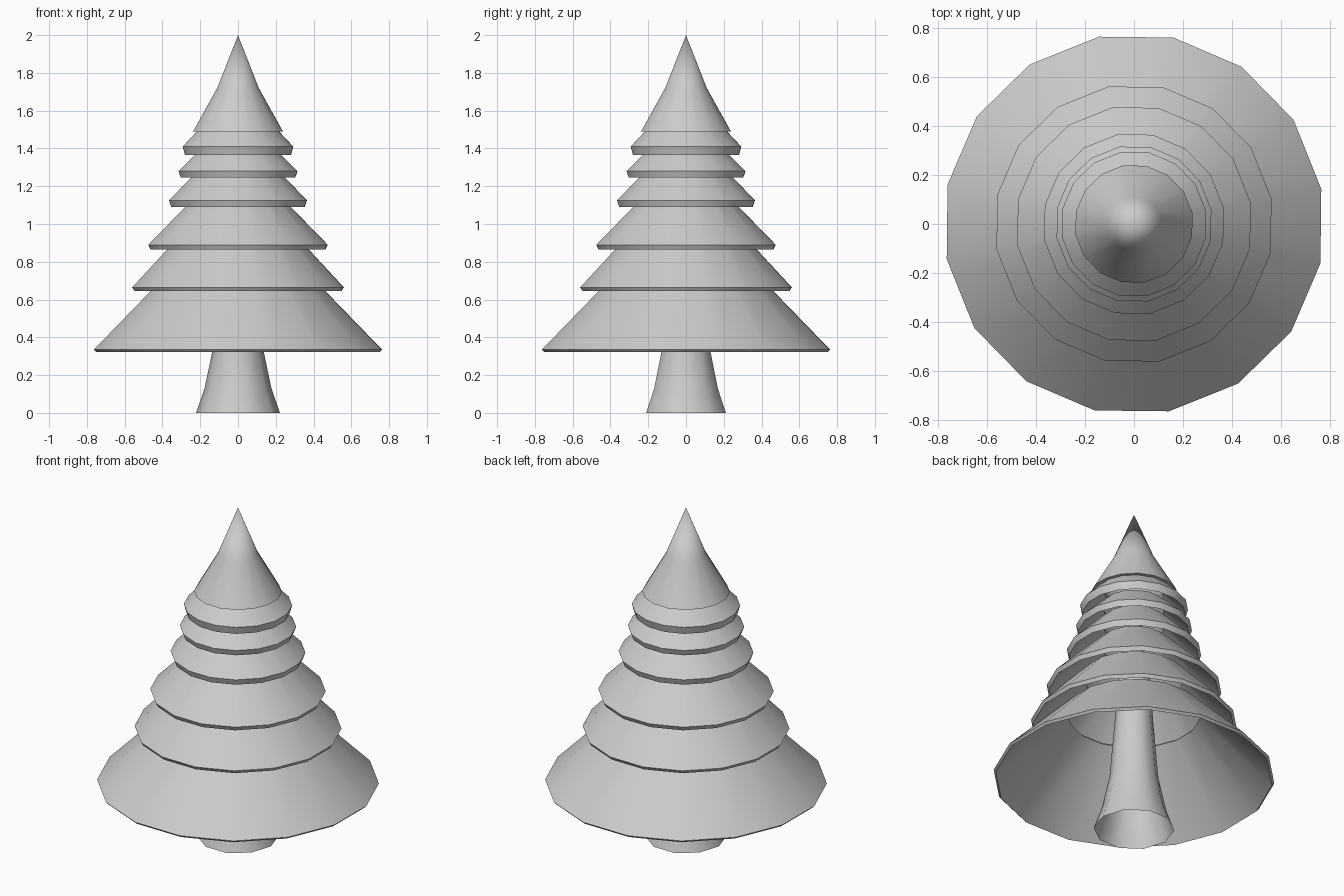
import bpy
import math

cube = bpy.data.objects.get("Cube")
if cube:
    bpy.data.objects.remove(cube, do_unlink=True)

grey = bpy.data.materials.new("pale_grey")
grey.use_nodes = True
colour = (0.6, 0.6, 0.6, 1.0)
grey.diffuse_color = colour
grey.node_tree.nodes["Principled BSDF"].inputs["Base Color"].default_value = colour


def lathe(name, profile, sides, turn, closed=False):
    """Spin a (radius, height) profile around z; radius 0 becomes a single tip."""
    verts, rings, faces = [], [], []
    for r, z in profile:
        count = sides if r > 0 else 1
        rings.append([len(verts) + i for i in range(count)])
        for i in range(count):
            a = turn + math.tau * i / sides
            verts.append((r * math.cos(a), r * math.sin(a), z))
    pairs = list(zip(rings, rings[1:]))
    if closed:
        pairs.append((rings[-1], rings[0]))
    for low, high in pairs:
        for i in range(sides):
            j = (i + 1) % sides
            quad = [low[i % len(low)], low[j % len(low)],
                    high[j % len(high)], high[i % len(high)]]
            faces.append(list(dict.fromkeys(quad)))
    mesh = bpy.data.meshes.new(name)
    mesh.from_pydata(verts, [], faces)
    mesh.materials.append(grey)
    obj = bpy.data.objects.new(name, mesh)
    bpy.context.collection.objects.link(obj)
    bpy.ops.object.select_all(action='DESELECT')
    obj.select_set(True)
    bpy.context.view_layer.objects.active = obj
    bpy.ops.object.shade_smooth_by_angle(angle=math.radians(40))
    return obj


SIDES = 16
TURN = math.radians(10.6)
WIDEN = 1 / math.cos(TURN)      # half-width to corner radius

# Branch tiers: edge radius, edge height, rim drop, slope, top height
tiers = [
    (0.763, 0.335, 0.013, 0.97, 0.74),
    (0.56, 0.665, 0.02, 0.925, 0.97),
    (0.475, 0.89, 0.025, 0.975, 1.18),
    (0.365, 1.125, 0.035, 0.96, 1.32),
    (0.315, 1.28, 0.035, 1.0, 1.42),
    (0.293, 1.41, 0.045, 0.94, 1.54),
]
for n, (r, z, drop, slope, top) in enumerate(tiers, 1):
    top_r = r - (top - z) * slope
    shell = [(r - 0.012, z - drop), (r, z), (top_r, top), (top_r - 0.012, top - drop)]
    lathe(f"branch_tier_{n}", [(a * WIDEN, b) for a, b in shell], SIDES, TURN, closed=True)

# Pointed crown, hollow underneath
crown = [(0, 1.94), (0.09, 1.7), (0.215, 1.49), (0.238, 1.49), (0.11, 1.72), (0, 2.0)]
lathe("treetop", [(a * WIDEN, b) for a, b in crown], SIDES, TURN)

# Flared open trunk
trunk = [(0.222, 0), (0.177, 0.13), (0.135, 0.33), (0.105, 0.7), (0.08, 1.1)]
lathe("trunk", trunk, 10, 0)
